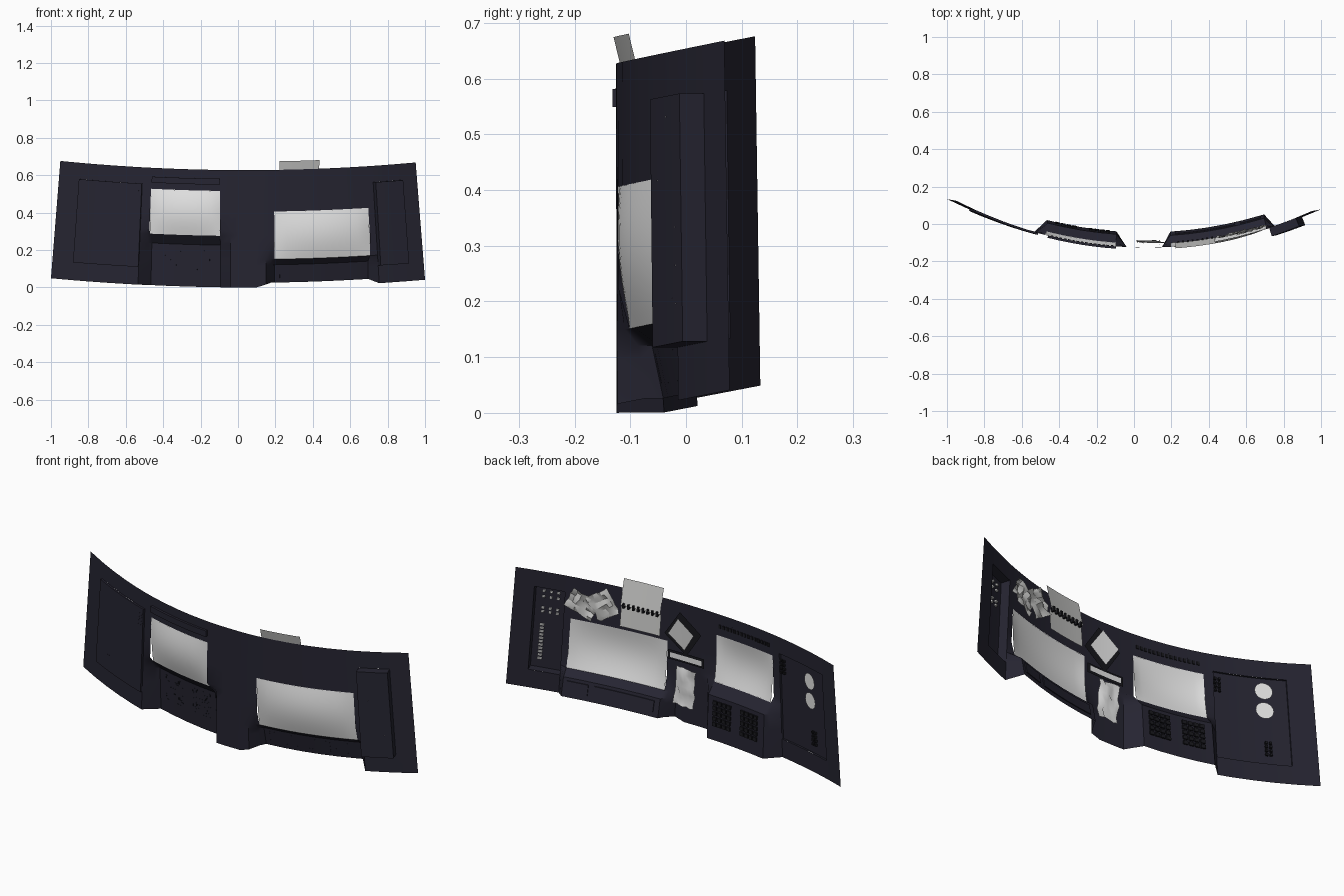
import bpy, bmesh, math, random
from mathutils import Vector

random.seed(4)
if "Cube" in bpy.data.objects:
    bpy.data.objects.remove(bpy.data.objects["Cube"])


def material(name, color):
    m = bpy.data.materials.new(name)
    m.use_nodes = True
    m.diffuse_color = (*color, 1)
    m.node_tree.nodes["Principled BSDF"].inputs["Base Color"].default_value = (*color, 1)
    return m


PANEL = material("dark navy panel", (.019, .018, .031))
TRIM = material("black trim", (.009, .009, .012))
SCREEN = material("white screen", (.8, .8, .8))
PAPER = material("grey paper", (.58, .58, .57))
LAMP = material("white lamp", (.85, .85, .84))


def lerp(x, knots):
    """Piecewise linear curve through (position, value) knots."""
    if x <= knots[0][0]:
        return knots[0][1]
    for (a, p), (b, q) in zip(knots, knots[1:]):
        if x <= b:
            return p + (q - p) * (x - a) / (b - a)
    return knots[-1][1]


def place(u, h, d=0):
    """Bowed, slightly conical wall: u across, h up, d toward the crew side."""
    x = u * (1 - .08 * h)
    y = -.125 + .23 * (u - .06) ** 2 - .015 * abs(u) * h
    n = Vector((-.46 * (u - .06), 1)).normalized()
    return Vector((x + n.x * d, y + n.y * d, h + .045 * u * u - .004 * u))


def finish(name, bm, mat):
    me = bpy.data.meshes.new(name)
    bm.to_mesh(me)
    bm.free()
    me.materials.append(mat)
    ob = bpy.data.objects.new(name, me)
    bpy.context.collection.objects.link(ob)
    bpy.context.view_layer.objects.active = ob
    for o in bpy.context.selected_objects:
        o.select_set(False)
    ob.select_set(True)
    bpy.ops.object.shade_smooth_by_angle(angle=math.radians(30))
    return ob


def steps(a, b, n):
    return [a + (b - a) * i / n for i in range(n + 1)]


def add_grid(bm, us, hs, point, skip=lambda u, h: False):
    rows = [[bm.verts.new(point(u, h)) for u in us] for h in hs]
    for j in range(len(hs) - 1):
        for i in range(len(us) - 1):
            if not skip((us[i] + us[i + 1]) / 2, (hs[j] + hs[j + 1]) / 2):
                bm.faces.new((rows[j][i], rows[j][i + 1], rows[j + 1][i + 1], rows[j + 1][i]))
    return rows


def add_tray(bm, area, d, base, nu=1):
    """Rectangle at depth d with side walls back to the base depth."""
    u0, u1, h0, h1 = area
    base = base if callable(base) else (lambda u, h, b=base: b)
    level = d if callable(d) else (lambda u, h: d)
    us = steps(u0, u1, nu)
    add_grid(bm, us, [h0, h1], lambda u, h: place(u, h, level(u, h)))
    for h in (h0, h1):
        add_grid(bm, us, [0, 1], lambda u, k: place(u, h, level(u, h) if k else base(u, h)))
    for u in (u0, u1):
        add_grid(bm, [h0, h1], [0, 1], lambda h, k: place(u, h, level(u, h) if k else base(u, h)))


# Areas across and up the wall: u0, u1, h0, h1
LEFT_SCREEN = (.2, .72, .15, .405)
RIGHT_SCREEN = (-.485, -.1, .275, .515)
SWITCH_BAY = (.755, .905, .095, .54)
SIDE_BAY = (-.885, -.535, .095, .54)
HOLES = (LEFT_SCREEN, RIGHT_SCREEN, SWITCH_BAY, SIDE_BAY)


def desk_depth(u, h):
    """Desks swell out of the wall under each screen."""
    if u < .05:
        return (lerp(u, [(-.535, 0), (-.485, 1), (-.1, 1), (-.04, 0)])
                * lerp(h, [(0, .08), (.225, .065), (.275, .02), (.3, 0)]))
    return (lerp(u, [(.15, 0), (.2, 1), (.72, 1), (.755, 0)])
            * lerp(h, [(.025, .08), (.12, .06), (.15, .02), (.17, 0)]))


def wall_point(u, h):
    h = max(h, lerp(u, [(.1, 0), (.18, .025), (.72, .025), (.755, 0)]))
    return place(u, h, desk_depth(u, h))


def in_hole(u, h):
    return any(a < u < b and c < h < d for a, b, c, d in HOLES)


# Main curved wall with its two desks
us = {-.04, .1, .15, .18} | {round(-1 + .1 * i, 3) for i in range(21)}
hs = {0, .025, .12, .225, .3, .45, .627}
for a in HOLES:
    us |= set(a[:2])
    hs |= set(a[2:])
bm = bmesh.new()
add_grid(bm, sorted(us), sorted(hs), wall_point, in_hole)
finish("console_wall", bm, PANEL)

# Recessed bays
for name, area, depth in (("switch_bay", SWITCH_BAY, -.047), ("side_bay", SIDE_BAY, -.01)):
    bm = bmesh.new()
    add_tray(bm, area, depth, 0, 6)
    finish(name, bm, PANEL)

# Bowed screens
for name, area in (("left_screen", LEFT_SCREEN), ("right_screen", RIGHT_SCREEN)):
    u0, u1, h0, h1 = area

    def bowed(u, h):
        s, t = (h - h0) / (h1 - h0), (u - u0) / (u1 - u0)
        return place(u, h, .02 * (1 - s) ** 2 - .014 * math.sin(math.pi * s) * math.sin(math.pi * t) ** .5
                     if 0 < t < 1 else .02 * (1 - s) ** 2)
    bm = bmesh.new()
    add_grid(bm, steps(u0, u1, 16), steps(h0, h1, 12), bowed)
    finish(name, bm, SCREEN)

# Vent above the right screen, with slats
bm = bmesh.new()
add_tray(bm, (-.48, -.1, .548, .58), -.012, 0, 6)
finish("vent", bm, PANEL)
bm = bmesh.new()
for u in steps(-.465, -.13, 14):
    add_tray(bm, (u, u + .014, .555, .573), .005, 0)
finish("vent_slats", bm, TRIM)

# Keyboard on the right desk, key rows follow the slope
bm = bmesh.new()
for h in steps(.075, .185, 4):
    for u in steps(-.44, -.16, 9):
        if abs(u + .3) > .02:
            add_tray(bm, (u, u + .024, h, h + .019),
                     lambda a, b: desk_depth(a, b) + .008, desk_depth)
finish("keyboard_keys", bm, TRIM)

# Raised plates on the left desk
bm = bmesh.new()
for a, b in ((.23, .56), (.59, .7)):
    add_tray(bm, (a, b, .05, .105), lambda u, h: desk_depth(u, h) + .005, desk_depth, 4)
finish("desk_plates", bm, PANEL)


def add_disc(bm, u, h, r, d, n=16):
    bm.faces.new([bm.verts.new(place(u + r * math.cos(k * math.tau / n),
                                     h + r * math.sin(k * math.tau / n), d)) for k in range(n)])


# Round dials and small knobs in the side bay
bm = bmesh.new()
for h in (.47, .37):
    add_disc(bm, -.775, h, .042, .002, 20)
finish("dials", bm, LAMP)
bm = bmesh.new()
for u, h in ((-.57, .44), (-.8, .14)):
    for i in range(2):
        for j in range(4):
            k = (u + .02 * i, h + .02 * j)
            add_tray(bm, (k[0], k[0] + .011, k[1], k[1] + .011), .002, -.01)
finish("side_knobs", bm, TRIM)

# Switch rows in the switch bay
bm = bmesh.new()
for i in range(3):
    for h in (.5, .47, .41, .39):
        add_tray(bm, (.79 + .035 * i, .803 + .035 * i, h, h + .009), -.037, -.047)
for h in steps(.14, .32, 10):
    add_tray(bm, (.855, .875, h, h + .008), -.037, -.047)
finish("switches", bm, LAMP)


def sheet(name, cu, ch, w, t, angle, d, crumple, mat, n=6, lean=0):
    """Loose sheet turned on the wall; crumple sets its random dents."""
    c, s = math.cos(angle), math.sin(angle)

    def point(a, b):
        j = [random.uniform(-crumple, crumple) for _ in range(3)]
        a, b = a * w + j[0] * .4, b * t + j[1] * .4
        return place(cu + a * c - b * s, ch + a * s + b * c, d + b * lean + j[2])
    bm = bmesh.new()
    add_grid(bm, steps(-.5, .5, n), steps(-.5, .5, n), point)
    return finish(name, bm, mat)


# Loose papers on the crew side
sheet("crumpled_note", .66, .5, .15, .11, .4, .018, .01, PAPER)
sheet("second_note", .55, .52, .13, .14, -.6, .022, .009, PAPER)
sheet("tall_paper", .075, .2, .12, .2, .08, .03, .009, SCREEN)
sheet("pad_backing", .1, .47, .16, .16, .6, .012, 0, TRIM)
sheet("note_pad", .1, .475, .12, .12, .6, .03, 0, SCREEN, lean=.12)
sheet("strip_frame", .08, .345, .22, .05, 0, .012, 0, TRIM)
sheet("paper_strip", .08, .345, .19, .026, 0, .016, 0, SCREEN)

# Notebook hung over the top edge, with spiral rings
sheet("notebook_upper_page", .345, .608, .225, .13, 0, .006, 0, PAPER, lean=-.24)
sheet("notebook_lower_page", .345, .485, .225, .11, 0, .016, 0, PAPER, lean=-.1)
bm = bmesh.new()
for u in steps(.25, .44, 7):
    add_tray(bm, (u - .005, u + .005, .53, .555), .028, .012)
finish("notebook_rings", bm, TRIM)
